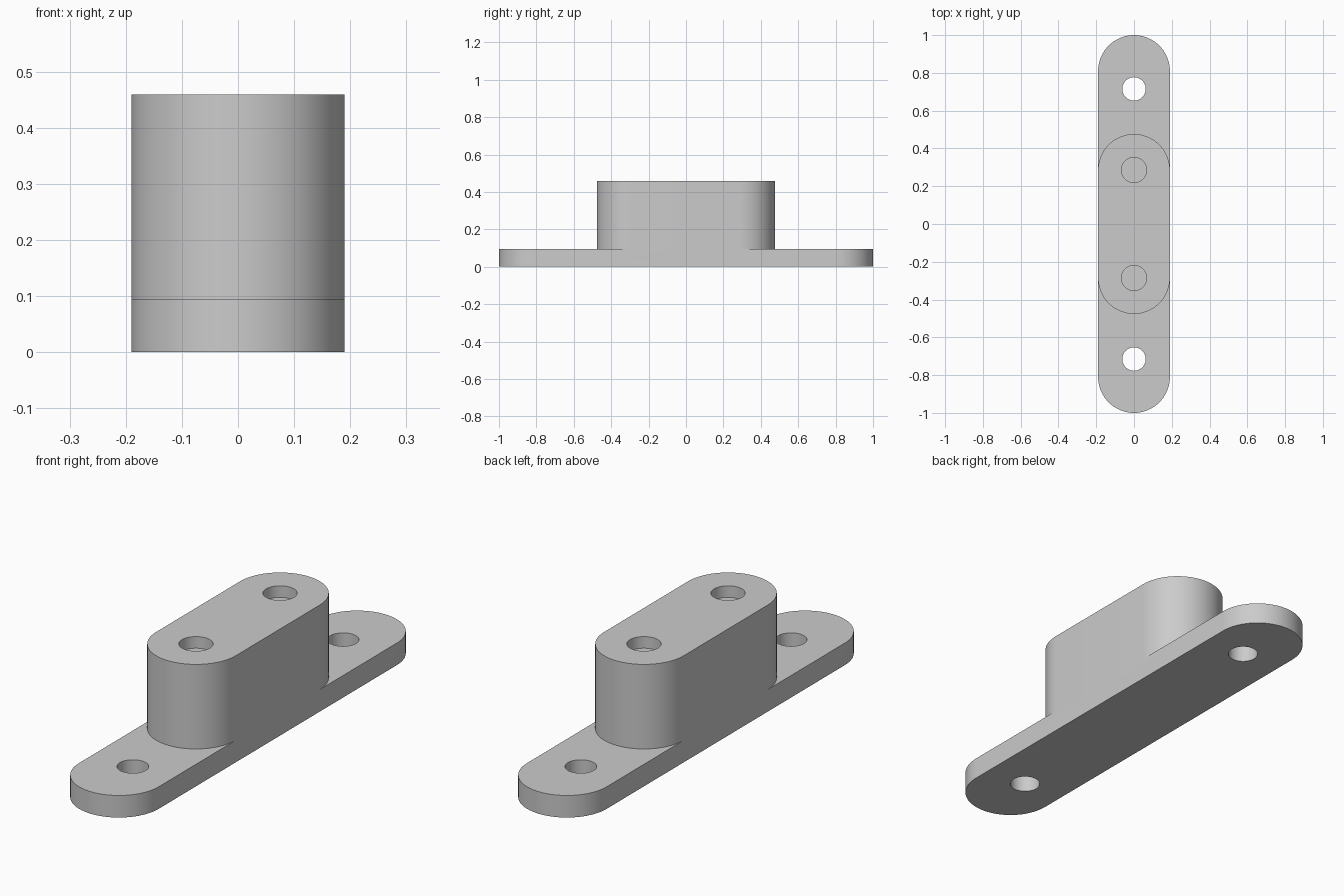
import bpy, bmesh
from math import sin, cos, pi

cube = bpy.data.objects.get("Cube")
if cube:
    bpy.data.objects.remove(cube)

R = 0.19                    # half width, also the radius of the rounded ends
BASE_Y, BOSS_Y = 0.81, 0.286   # centres of the rounded ends
BASE_Z, TOP_Z = 0.095, 0.459
SCREW_Y, SCREW_R = 0.715, 0.062
PIN_R, PIN_DEPTH = 0.067, 0.05
SEG = 36

bm = bmesh.new()


def arc(cy, z, side, r=R):
    """Half circle from +x to -x, bulging toward the given end."""
    return [(r * cos(pi * i / SEG), side * (cy + r * sin(pi * i / SEG)), z)
            for i in range(SEG + 1)]


def circle(cy, r, z):
    n = 48
    return [(r * cos(2 * pi * i / n), cy + r * sin(2 * pi * i / n), z) for i in range(n)]


def capsule(cy, z):
    return arc(cy, z, 1) + arc(cy, z, -1)[::-1]


def fill(*loops):
    """Flat face bounded by the first loop, with the others as holes."""
    edges = []
    for loop in loops:
        vs = [bm.verts.new(p) for p in loop]
        edges += [bm.edges.new((vs[i - 1], vs[i])) for i in range(len(vs))]
    bmesh.ops.triangle_fill(bm, use_beauty=True, edges=edges, normal=(0, 0, 1))


def wall(path, z, closed=False):
    """Upright wall from the path to height z."""
    pairs = list(zip(path, path[1:]))
    if closed:
        pairs.append((path[-1], path[0]))
    for a, b in pairs:
        pts = [a, b, (b[0], b[1], z), (a[0], a[1], z)]
        bm.faces.new([bm.verts.new(p) for p in pts])


# Underside with the screw holes, and the top of the raised block
fill(capsule(BASE_Y, 0), circle(SCREW_Y, SCREW_R, 0), circle(-SCREW_Y, SCREW_R, 0))
fill(capsule(BOSS_Y, TOP_Z), circle(BOSS_Y, PIN_R, TOP_Z), circle(-BOSS_Y, PIN_R, TOP_Z))

for s in (1, -1):
    # Rounded ends of base and block, and the exposed flange between them
    wall(arc(BASE_Y, 0, s), BASE_Z)
    wall(arc(BOSS_Y, BASE_Z, s), TOP_Z)
    fill(arc(BASE_Y, BASE_Z, s) + arc(BOSS_Y, BASE_Z, s)[::-1],
         circle(s * SCREW_Y, SCREW_R, BASE_Z))
    # Through hole and blind hole
    wall(circle(s * SCREW_Y, SCREW_R, 0), BASE_Z, True)
    floor = circle(s * BOSS_Y, PIN_R, TOP_Z - PIN_DEPTH)
    wall(floor, TOP_Z, True)
    bm.faces.new([bm.verts.new(p) for p in floor])
    # Flush flat side shared by base and block
    half = [(BASE_Y, 0), (BASE_Y, BASE_Z), (BOSS_Y, BASE_Z), (BOSS_Y, TOP_Z)]
    profile = half + [(-y, z) for y, z in reversed(half)]
    bm.faces.new([bm.verts.new((s * R, y, z)) for y, z in profile])

bmesh.ops.remove_doubles(bm, verts=bm.verts, dist=0.0001)
bmesh.ops.recalc_face_normals(bm, faces=bm.faces)

mesh = bpy.data.meshes.new("mounting_block")
bm.to_mesh(mesh)
bm.free()
block = bpy.data.objects.new("mounting_block", mesh)
bpy.context.collection.objects.link(block)

# Single plain grey
grey = bpy.data.materials.new("light_grey")
grey.use_nodes = True
color = (0.6, 0.6, 0.6, 1)
grey.diffuse_color = color
grey.node_tree.nodes["Principled BSDF"].inputs["Base Color"].default_value = color
mesh.materials.append(grey)

bpy.ops.object.select_all(action='DESELECT')
block.select_set(True)
bpy.context.view_layer.objects.active = block
bpy.ops.object.shade_smooth_by_angle(angle=pi / 6)
